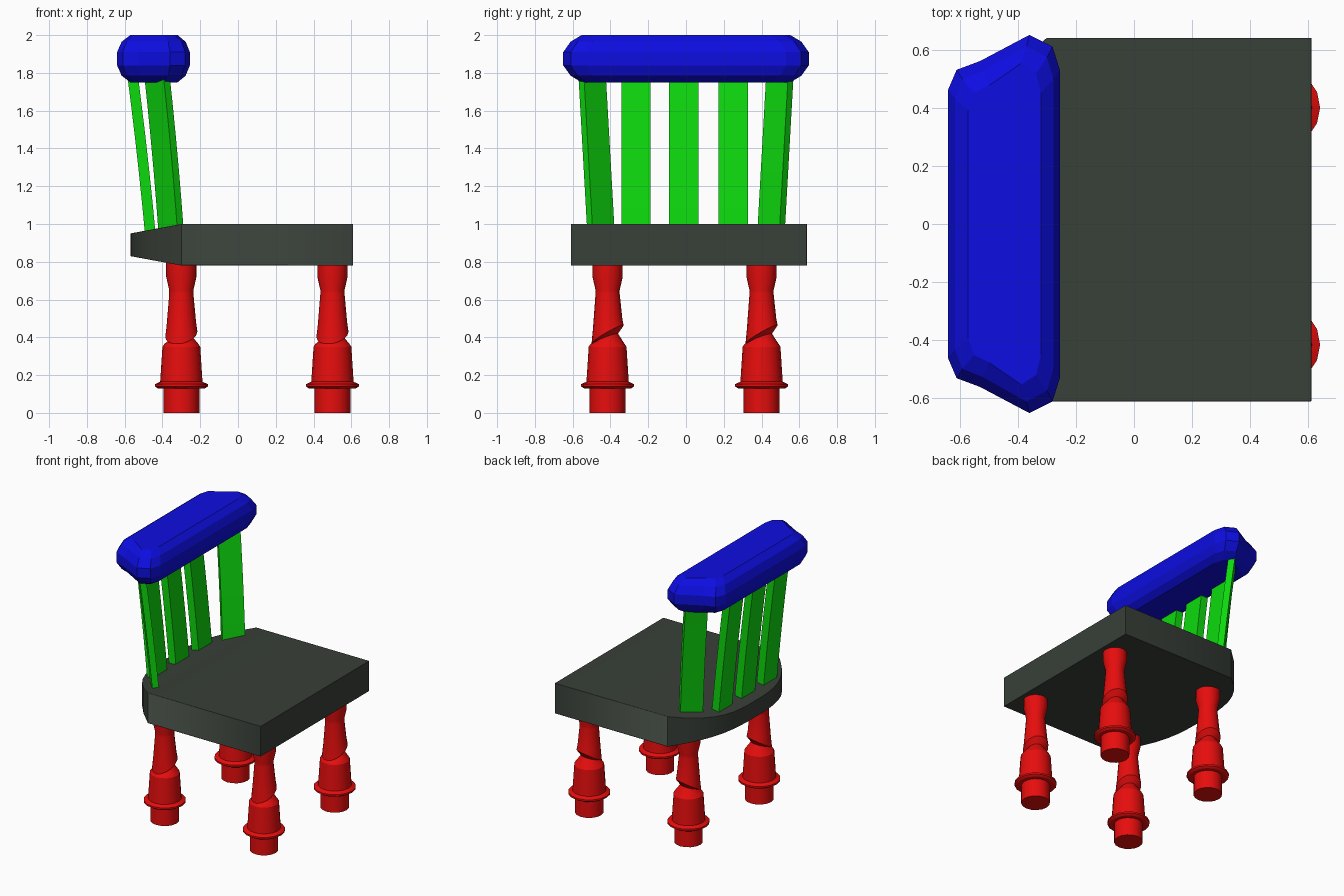
import bpy
import bmesh
import math
from mathutils import Vector

cube = bpy.data.objects.get("Cube")
if cube:
    bpy.data.objects.remove(cube, do_unlink=True)


def material(name, rgb):
    m = bpy.data.materials.new(name)
    m.use_nodes = True
    m.diffuse_color = (*rgb, 1)
    m.node_tree.nodes["Principled BSDF"].inputs["Base Color"].default_value = (*rgb, 1)
    return m


GREY = material("dark grey", (0.04, 0.05, 0.04))
RED = material("red", (0.8, 0.004, 0.004))
GREEN = material("green", (0.004, 0.7, 0.004))
BLUE = material("blue", (0.004, 0.004, 0.75))


def finish(bm, name, mat, bevel=0, smooth=0):
    bmesh.ops.recalc_face_normals(bm, faces=bm.faces)
    mesh = bpy.data.meshes.new(name)
    bm.to_mesh(mesh)
    bm.free()
    mesh.materials.append(mat)
    ob = bpy.data.objects.new(name, mesh)
    bpy.context.collection.objects.link(ob)
    if bevel:
        mod = ob.modifiers.new("rounded edges", "BEVEL")
        mod.width, mod.segments = bevel, 3
        mod.limit_method, mod.angle_limit = "ANGLE", math.radians(30)
    if smooth:
        bpy.ops.object.select_all(action="DESELECT")
        ob.select_set(True)
        bpy.context.view_layer.objects.active = ob
        bpy.ops.object.shade_smooth_by_angle(angle=math.radians(smooth))
    return ob


def loft(bm, rings):
    """Skin a stack of point rings and cap both ends."""
    loops = [[bm.verts.new(p) for p in ring] for ring in rings]
    for a, b in zip(loops, loops[1:]):
        for i in range(len(a)):
            j = (i + 1) % len(a)
            bm.faces.new((a[i], a[j], b[j], b[i]))
    bm.faces.new(loops[0])
    bm.faces.new(loops[-1])


# Seat: straight front part, bowed and thinning towards the back
BEND, DEPTH, MID_Y, HALF = -0.3, 0.27, 0.015, 0.625
STEPS = 16
outline = [(0.61, MID_Y - HALF), (0.61, MID_Y + HALF)]
for i in range(STEPS + 1):
    t = 1 - 2 * i / STEPS
    outline.append((BEND - DEPTH * (1 - abs(t) ** 3), MID_Y + HALF * t))


def seat_ring(z, lift):
    return [(x, y, z + lift * max(0, BEND - x) / DEPTH) for x, y in outline]


bm = bmesh.new()
loft(bm, [seat_ring(0.78, 0.05), seat_ring(1.0, -0.05)])
bmesh.ops.bisect_plane(bm, geom=bm.verts[:] + bm.edges[:] + bm.faces[:],
                       plane_co=(BEND + 0.002, 0, 0), plane_no=(1, 0, 0))
finish(bm, "seat", GREY, bevel=0.025, smooth=35)

# Legs: turned foot, collar and urn, then a shaft cut at a slant above a thin neck
# (height, radius, slant)
LEG = [(0, 0.095, 0), (0.13, 0.095, 0), (0.13, 0.125, 0), (0.14, 0.14, 0),
       (0.152, 0.14, 0), (0.165, 0.112, 0), (0.35, 0.1, 0), (0.365, 0.09, 0),
       (0.4, 0.055, 0.02), (0.415, 0.085, 0.05), (0.47, 0.078, 0.03),
       (0.63, 0.064, 0), (0.65, 0.064, 0), (0.72, 0.08, 0), (0.82, 0.08, 0)]
SIDES = 16


def leg(name, x, y):
    rings = []
    for z, r, slant in LEG:
        ring = []
        for i in range(SIDES):
            a = 2 * math.pi * i / SIDES
            ring.append((x + r * math.cos(a), y + r * math.sin(a),
                         z + slant * math.sin(a + 0.3)))
        rings.append(ring)
    bm = bmesh.new()
    loft(bm, rings)
    finish(bm, name, RED, smooth=25)


for end, x in (("front", 0.5), ("back", -0.3)):
    for side, y in (("right", -0.415), ("left", 0.4)):
        leg(f"{end}_leg_{side}", x, y)


# Slats: flat boards leaning back, slightly bowed
def slat(name, base, top, turn, thick):
    base, top = Vector(base), Vector(top)
    c, s = math.cos(turn), math.sin(turn)
    rings = []
    for k in range(6):
        t = k / 5
        mid = base.lerp(top, t)
        mid.x += 0.02 * t * (1 - t)
        rings.append([mid + Vector((u * c - v * s, u * s + v * c, 0))
                      for u, v in ((-thick, -0.077), (thick, -0.077),
                                   (thick, 0.077), (-thick, 0.077))])
    bm = bmesh.new()
    loft(bm, rings)
    finish(bm, name, GREEN)


for i, y in enumerate((-0.265, -0.012, 0.25)):
    slat(f"back_slat_{i + 1}", (-0.46, y, 0.9), (-0.565, y, 1.84), 0, 0.028)
for side, s in (("right", -1), ("left", 1)):
    slat(f"outer_slat_{side}", (-0.35, s * 0.447, 0.9),
         (-0.435, s * 0.5, 1.84), -s * math.radians(41), 0.022)

# Top rail: faceted bar with angled ends
half_plan = [(-0.255, 0.53), (-0.28, 0.61), (-0.36, 0.65),
             (-0.53, 0.56), (-0.61, 0.53), (-0.64, 0.46)]
plan = half_plan + [(x, -y) for x, y in reversed(half_plan)]
CX = -0.44
bm = bmesh.new()
loft(bm, [[(CX + (x - CX) * sx, y * sy, z) for x, y in plan]
          for z, sx, sy in ((1.75, 0.65, 0.85), (1.785, 0.88, 0.94), (1.84, 1, 1),
                            (1.91, 1, 1), (1.965, 0.88, 0.94), (2.0, 0.65, 0.85))])
finish(bm, "top_rail", BLUE)
